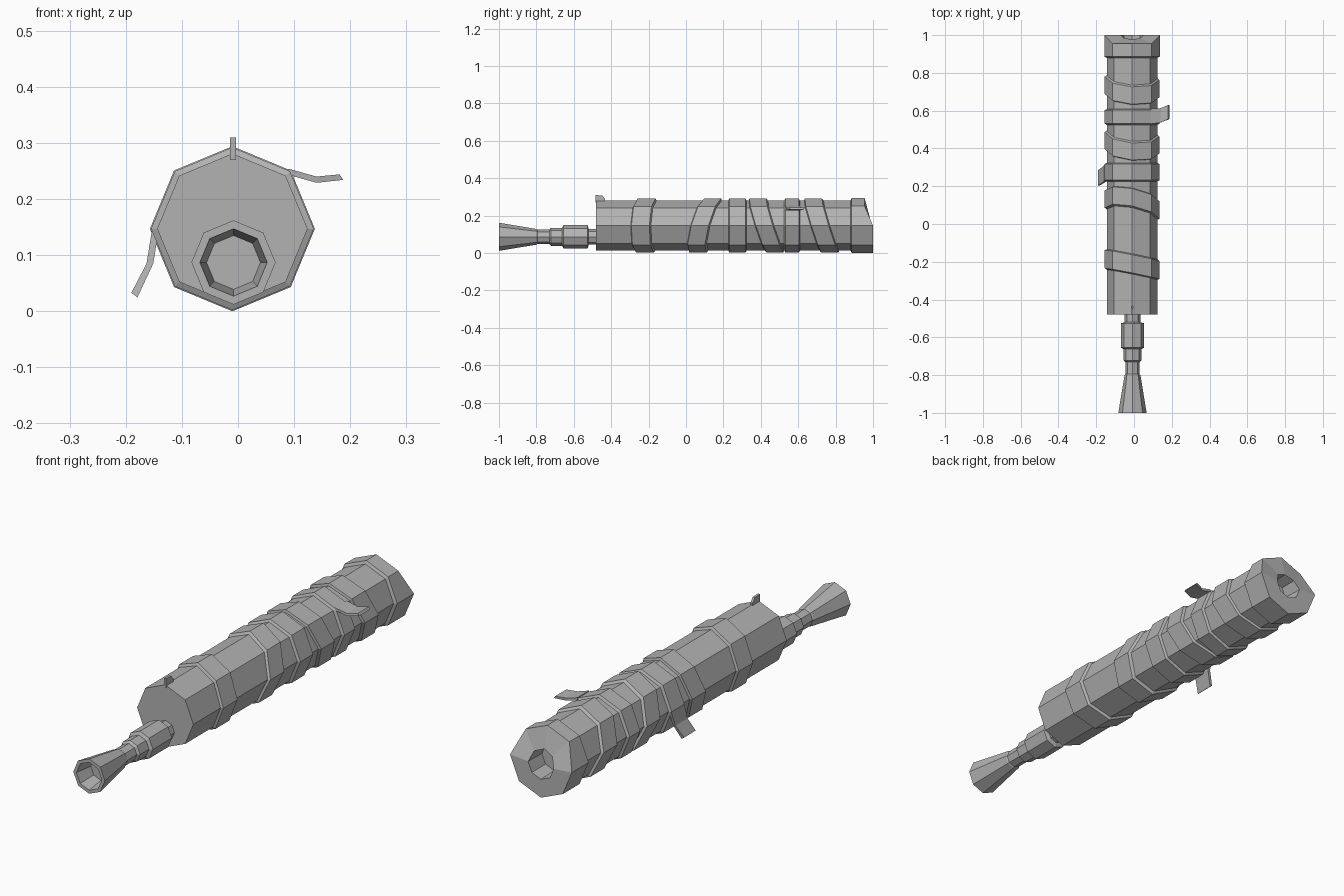
import bpy, bmesh, math

if "Cube" in bpy.data.objects:
    bpy.data.objects.remove(bpy.data.objects["Cube"], do_unlink=True)

SIDES = 8
AXIS = (-0.01, 0.147)      # x, z of the main tube
LOW_AXIS = (-0.008, 0.087)  # x, z of the nozzle

grey = bpy.data.materials.new("grey")
grey.diffuse_color = (0.45, 0.45, 0.45, 1)
grey.use_nodes = True
grey.node_tree.nodes["Principled BSDF"].inputs["Base Color"].default_value = (0.45, 0.45, 0.45, 1)


def finish(name, bm):
    bmesh.ops.recalc_face_normals(bm, faces=bm.faces)
    mesh = bpy.data.meshes.new(name)
    bm.to_mesh(mesh)
    bm.free()
    mesh.materials.append(grey)
    obj = bpy.data.objects.new(name, mesh)
    bpy.context.collection.objects.link(obj)
    return obj


def ring(radius, y, axis, tilt_x=0, tilt_z=0, bend=None):
    """Octagon around the y axis with a corner at the top."""
    pts = []
    for i in range(SIDES):
        a = math.tau * i / SIDES
        x, z = radius * math.sin(a), radius * math.cos(a)
        px, pz = axis[0] + x, axis[1] + z
        py = y + tilt_x * x + tilt_z * z
        if bend:
            py -= bend(pz)
        pts.append((px, py, pz))
    return pts


def loft(name, rings, closed=False):
    bm = bmesh.new()
    loops = [[bm.verts.new(p) for p in r] for r in rings]
    pairs = list(zip(loops, loops[1:]))
    if closed:
        pairs.append((loops[-1], loops[0]))
    else:
        bm.faces.new(loops[0])
        bm.faces.new(loops[-1])
    for a, b in pairs:
        n = len(a)
        for i in range(n):
            j = (i + 1) % n
            bm.faces.new((a[i], a[j], b[j], b[i]))
    return finish(name, bm)


def lathe(name, profile, axis):
    return loft(name, [ring(r, y, axis) for y, r in profile])


def band(name, y, half, tilt_x=0, tilt_z=0):
    """Wrapped band with narrow sloped edges, slanted around the tube."""
    profile = [(-half - 0.004, 0.13), (-half + 0.004, 0.145),
               (half - 0.004, 0.145), (half + 0.004, 0.13)]
    return loft(name, [ring(r, y + d, AXIS, tilt_x, tilt_z) for d, r in profile], True)


def strap(name, path, thickness):
    """Loose end: path rows are x, z, y start, y end, offset direction x, z."""
    rings = []
    for x, z, y0, y1, nx, nz in path:
        dx, dz = nx * thickness, nz * thickness
        rings.append([(x, y0, z), (x, y1, z), (x + dx, y1, z + dz), (x + dx, y0, z + dz)])
    return loft(name, rings)


# Main tube
lathe("tube_body", [(-0.48, 0.134), (-0.37, 0.134), (0.9, 0.134)], AXIS)

# Rear cap: upper half of the end slopes forward, with a socket in the middle
def slope(z):
    return 0.045 * max(0, z - AXIS[1]) / 0.104 if z < 0.252 else 0.045


socket_axis = (AXIS[0], 0.14)
loft("rear_cap", [
    ring(0.134, 0.88, AXIS),
    ring(0.147, 0.886, AXIS),
    ring(0.147, 1.0, AXIS, bend=slope),
    ring(0.061, 1.0, socket_axis, bend=slope),
    ring(0.058, 0.91, socket_axis),
])

# Wrapped bands
band("front_band", -0.215, 0.052, -0.2, 0.03)
band("slanted_band_a", 0.103, 0.05, -0.2, 0.27)
band("left_strap_band", 0.275, 0.047)
band("slanted_band_b", 0.43, 0.049, -0.08, -0.32)
band("right_strap_band", 0.567, 0.04)
band("slanted_band_c", 0.725, 0.05, -0.06, -0.31)

# Loose strap ends
strap("left_strap_end", [
    (0.09, 0.254, 0.53, 0.61, 0, -1),
    (0.14, 0.24, 0.537, 0.613, 0, -1),
    (0.181, 0.244, 0.555, 0.63, 0.6, -0.9),
], 0.011)
strap("right_strap_end", [
    (-0.153, 0.147, 0.23, 0.32, 1, 0),
    (-0.163, 0.085, 0.222, 0.305, 1, 0),
    (-0.19, 0.033, 0.205, 0.285, 0.9, -0.7),
], 0.012)

# Nozzle with stepped collars and a hollow flared mouth
lathe("nozzle", [
    (-0.45, 0.042), (-0.52, 0.042), (-0.526, 0.062), (-0.655, 0.062),
    (-0.662, 0.048), (-0.722, 0.048), (-0.73, 0.038), (-0.795, 0.038),
    (-0.8, 0.042), (-1.0, 0.075), (-1.0, 0.06), (-0.92, 0.048),
], LOW_AXIS)

# Sight fin on the front top edge
outline = [(-0.483, 0.27), (-0.483, 0.31), (-0.447, 0.308), (-0.433, 0.29), (-0.433, 0.27)]
loft("sight_fin", [[(x, y, z) for y, z in outline] for x in (-0.014, -0.004)])
